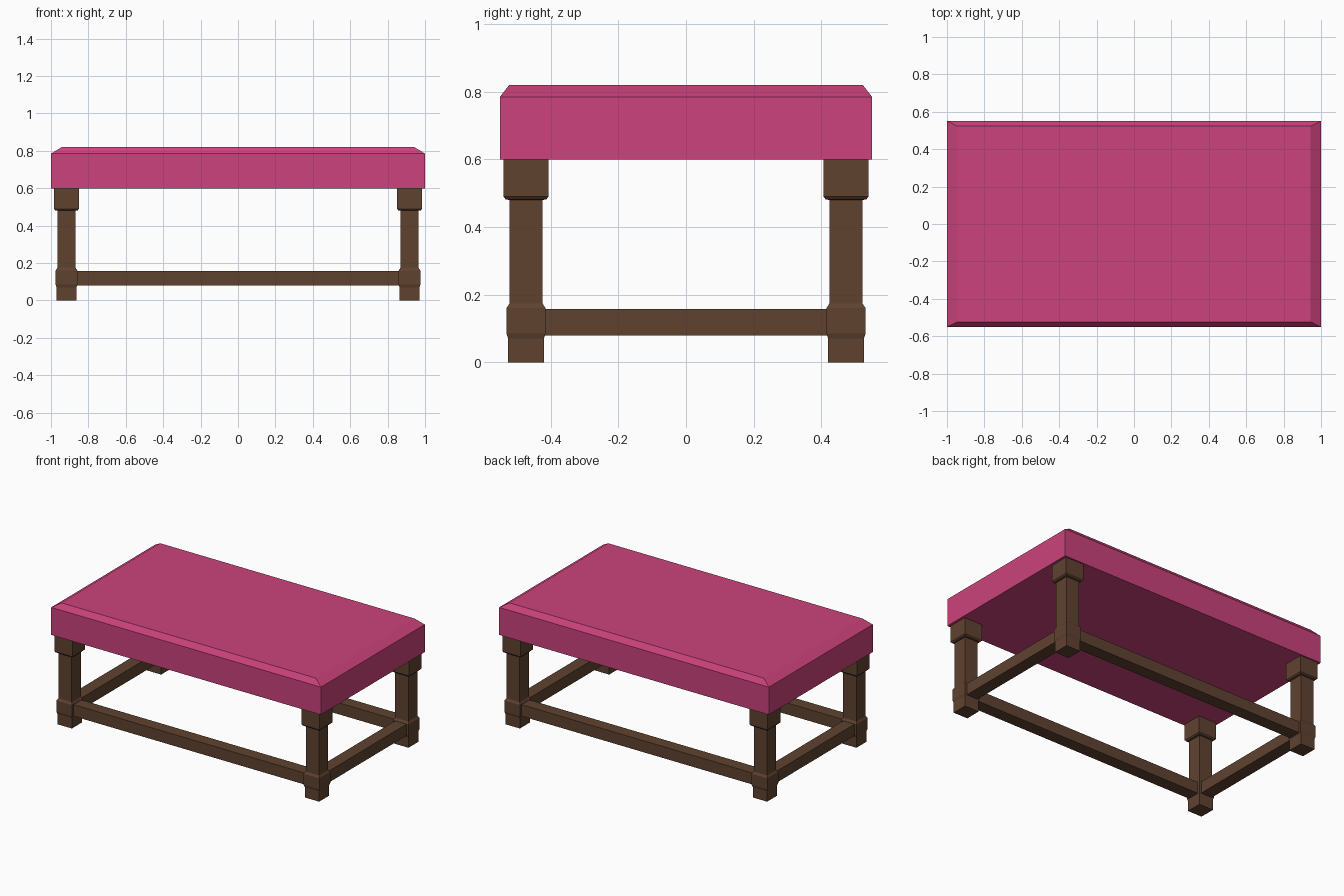
import bpy, bmesh

if "Cube" in bpy.data.objects:
    bpy.data.objects.remove(bpy.data.objects["Cube"])


def material(name, color):
    m = bpy.data.materials.new(name)
    m.diffuse_color = color
    m.use_nodes = True
    m.node_tree.nodes["Principled BSDF"].inputs["Base Color"].default_value = m.diffuse_color
    return m


WOOD = material("wood", (0.115, 0.055, 0.03, 1))
FABRIC = material("fabric", (0.6, 0.055, 0.2, 1))


def loft(name, cx, cy, rings, mat):
    """Stack rectangular rings (z, half x, half y) into a closed solid."""
    bm = bmesh.new()
    loops = [[bm.verts.new((cx + sx * hx, cy + sy * hy, z))
              for sx, sy in ((-1, -1), (1, -1), (1, 1), (-1, 1))]
             for z, hx, hy in rings]
    for a, b in zip(loops, loops[1:]):
        for i in range(4):
            j = (i + 1) % 4
            bm.faces.new((a[i], a[j], b[j], b[i]))
    bm.faces.new(loops[0][::-1])
    bm.faces.new(loops[-1])
    mesh = bpy.data.meshes.new(name)
    bm.to_mesh(mesh)
    bm.free()
    mesh.materials.append(mat)
    ob = bpy.data.objects.new(name, mesh)
    bpy.context.collection.objects.link(ob)
    return ob


# Cushion with a chamfered top edge
loft("seat_cushion", 0, 0,
     [(0.6, 1, 0.55), (0.785, 1, 0.55), (0.82, 0.943, 0.523)], FABRIC)

# Four legs: foot, stretcher block, slim shaft, wide cap
LX, LY = 0.917, 0.473
LEG = [(0, 0.053), (0.07, 0.053), (0.085, 0.058), (0.16, 0.058), (0.174, 0.049),
       (0.48, 0.049), (0.482, 0.06), (0.49, 0.067), (0.6, 0.067)]
for sx, xn in ((-1, "left"), (1, "right")):
    for sy, yn in ((-1, "front"), (1, "back")):
        loft(f"{yn}_{xn}_leg", sx * LX, sy * LY, [(z, h, h) for z, h in LEG], WOOD)

# Stretchers joining the legs into a low rectangle
W, Z0, Z1 = 0.042, 0.08, 0.157
for s, yn, xn in ((-1, "front", "left"), (1, "back", "right")):
    loft(f"{yn}_stretcher", 0, s * LY, [(Z0, LX - 0.05, W), (Z1, LX - 0.05, W)], WOOD)
    loft(f"{xn}_stretcher", s * LX, 0, [(Z0, W, LY - 0.05), (Z1, W, LY - 0.05)], WOOD)
